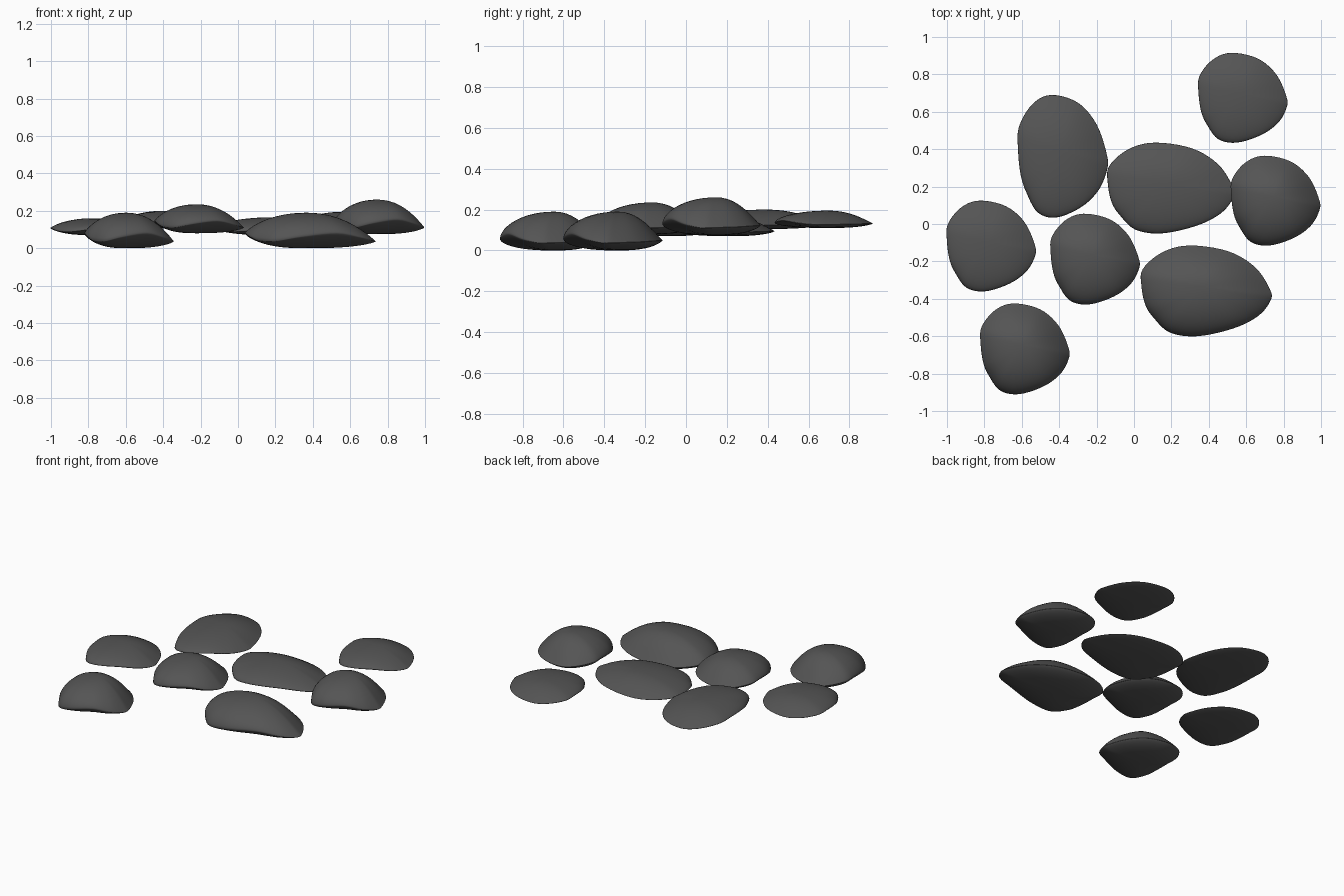
import bpy, bmesh, math

if "Cube" in bpy.data.objects:
    bpy.data.objects.remove(bpy.data.objects["Cube"])

# Rim of one pebble: x, y (half size = 1), height share, edge bluntness (low = blunt)
RIM = [(-.26, 1, .26, 1.1), (.33, .875, .25, 1.1), (.75, .52, .22, 1.1), (.98, .02, .2, 1.05),
       (.98, -.23, .2, .9), (.79, -.56, .3, .75), (.41, -.83, .43, .65), (-.14, -1, .33, .6),
       (-.56, -.92, .2, .55), (-.81, -.6, .23, .55), (-.94, -.31, .34, .65), (-1, .1, .42, .75),
       (-.98, .48, .4, .85), (-.68, .85, .32, 1.0)]
STEPS = 5    # subdivisions between rim points
RINGS = 12   # rings from rim to centre
APEX = (-.06, .1)


def smooth_loop(pts, steps):
    """Closed Catmull-Rom curve through the points."""
    out, n = [], len(pts)
    for i in range(n):
        a, b, c, d = (pts[(i + k) % n] for k in (-1, 0, 1, 2))
        for s in range(steps):
            t = s / steps
            out.append([.5 * (2 * q + (r - p) * t + (2 * p - 5 * q + 4 * r - w) * t * t
                              + (3 * q - p - 3 * r + w) * t ** 3)
                        for p, q, r, w in zip(a, b, c, d)])
    return out


def pebble(name, x0, x1, y0, y1, z0, z1, mat):
    bm = bmesh.new()
    rim = smooth_loop(RIM, STEPS)
    n = len(rim)
    cx, cy, hx, hy, h = (x0 + x1) / 2, (y0 + y1) / 2, (x1 - x0) / 2, (y1 - y0) / 2, z1 - z0

    def vert(x, y, z):
        return bm.verts.new((cx + hx * x, cy + hy * y, z0 + h * z))

    def ring(t, top):
        vs = []
        for x, y, z, e in rim:
            px, py = APEX[0] * (1 - t) + x * t, APEX[1] * (1 - t) + y * t
            if top:
                pz = z + (1 - z) * (1 - t ** 2.1) ** e
            else:
                pz = z * (1 - (1 - t ** 2.6) ** .75)
            vs.append(vert(px, py, pz))
        return vs

    ts = [math.sin(math.pi / 2 * k / RINGS) for k in range(1, RINGS)]
    loops = [ring(t, False) for t in ts]
    loops.append([vert(p[0], p[1], p[2]) for p in rim])
    loops += [ring(t, True) for t in reversed(ts)]
    for lo, up in zip(loops, loops[1:]):
        for i in range(n):
            j = (i + 1) % n
            bm.faces.new((lo[i], lo[j], up[j], up[i]))
    # centre fans close the bottom and the top
    for loop, z in ((loops[0], 0), (loops[-1], 1)):
        c = vert(*APEX, z)
        for i in range(n):
            bm.faces.new((loop[i], loop[(i + 1) % n], c))
    bmesh.ops.recalc_face_normals(bm, faces=bm.faces)
    for f in bm.faces:
        f.smooth = True
    me = bpy.data.meshes.new(name)
    bm.to_mesh(me)
    bm.free()
    me.materials.append(mat)
    ob = bpy.data.objects.new(name, me)
    bpy.context.collection.objects.link(ob)


stone = bpy.data.materials.new("dark_stone")
stone.diffuse_color = (.09, .09, .09, 1)
stone.use_nodes = True
stone.node_tree.nodes["Principled BSDF"].inputs["Base Color"].default_value = stone.diffuse_color

# Name and bounds of each pebble
for p in [("pebble_back_right", .345, .82, .435, .915, .11, .195),
          ("pebble_back_left", -.62, -.14, .035, .69, .105, .2),
          ("pebble_centre", -.14, .535, -.05, .435, .07, .165),
          ("pebble_right", .52, .995, -.115, .365, .075, .26),
          ("pebble_left", -1, -.525, -.36, .125, .07, .16),
          ("pebble_middle", -.445, .03, -.43, .055, .08, .235),
          ("pebble_front_right", .04, .735, -.6, -.115, 0, .19),
          ("pebble_front_left", -.82, -.345, -.91, -.425, 0, .19)]:
    pebble(*p, stone)
